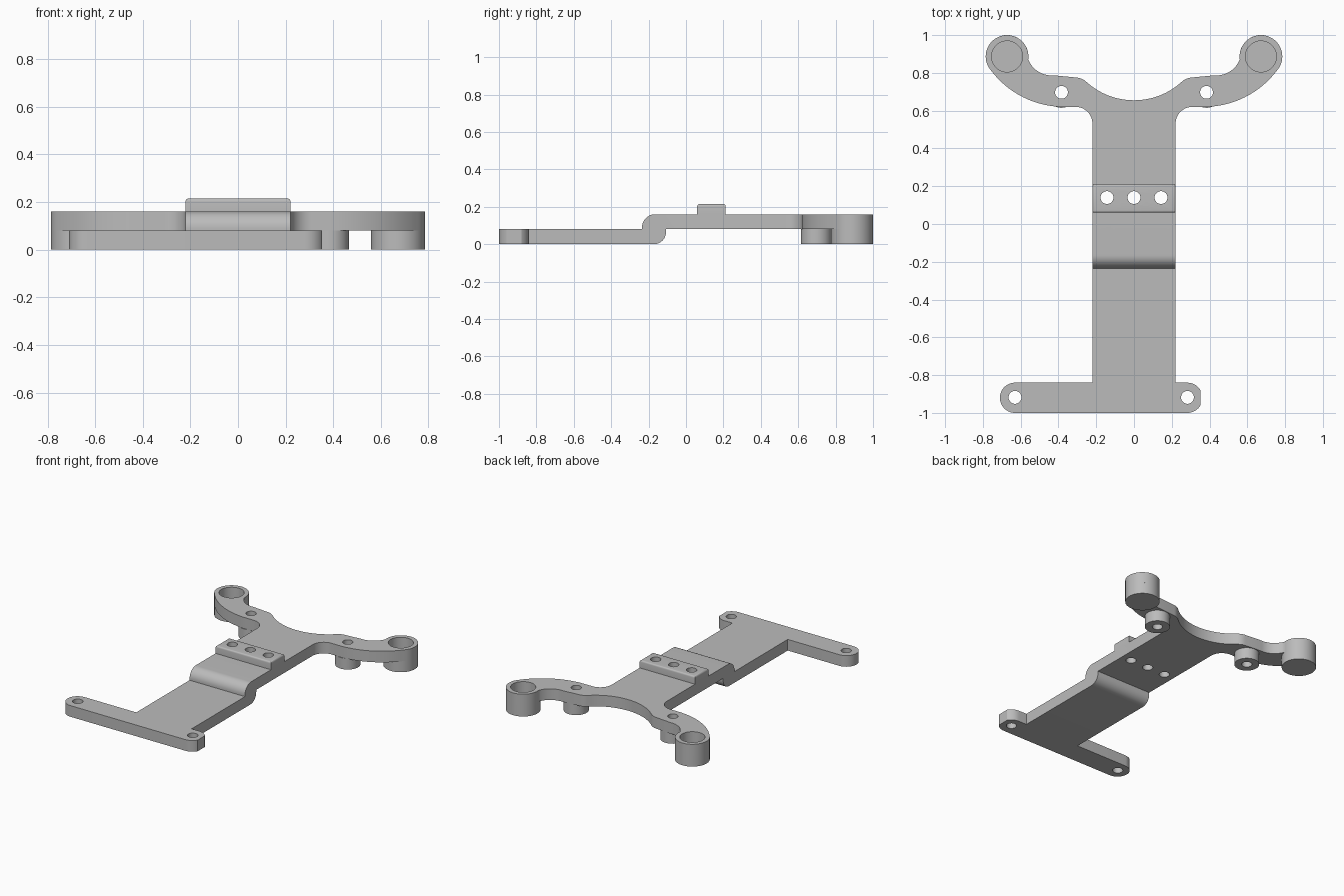
import bpy
import bmesh
import math
from mathutils import Vector

old = bpy.data.objects.get("Cube")
if old:
    bpy.data.objects.remove(old, do_unlink=True)

LOW, TOP = 0.08, 0.16          # underside and top of the raised plate
HALF = 0.22                    # half width of the spine
HOLE = 0.034
CUP = (0.672, 0.887)
CUP_R = 0.113
BOSS = (0.384, 0.697)

metal = bpy.data.materials.new("plain grey")
metal.use_nodes = True
GREY = (0.5, 0.5, 0.5, 1)
metal.diffuse_color = GREY
metal.node_tree.nodes["Principled BSDF"].inputs["Base Color"].default_value = GREY


def arc(a, m, b, n=12):
    """Points of the circular arc from a through m to b."""
    a, m, b = complex(*a), complex(*m), complex(*b)
    w = (b - a) / (m - a)
    c = a + (m - a) * (w - abs(w) ** 2) / (w - w.conjugate())
    mid = math.atan2(((m - a) / (a - c)).imag, 1)
    turn = lambda p: math.atan2(((p - c) / (a - c)).imag, ((p - c) / (a - c)).real) % math.tau
    sweep = turn(b)
    if turn(m) > sweep:
        sweep -= math.tau
    pts = []
    for i in range(n + 1):
        t = sweep * i / n
        p = c + (a - c) * complex(math.cos(t), math.sin(t))
        pts.append((p.real, p.imag))
    return pts


def extrude(name, pts, lo, hi, axis="z"):
    """Closed outline pulled along z, or a (y, z) outline pulled along x."""
    bm = bmesh.new()
    place = (lambda p: (p[0], p[1], lo)) if axis == "z" else (lambda p: (lo, p[0], p[1]))
    clean = [p for i, p in enumerate(pts)
             if math.dist(p, pts[i - 1]) > 1e-4]
    face = bm.faces.new([bm.verts.new(place(p)) for p in clean])
    new = bmesh.ops.extrude_face_region(bm, geom=[face])["geom"]
    step = Vector((0, 0, hi - lo)) if axis == "z" else Vector((hi - lo, 0, 0))
    bmesh.ops.translate(bm, vec=step, verts=[v for v in new if isinstance(v, bmesh.types.BMVert)])
    bmesh.ops.recalc_face_normals(bm, faces=bm.faces)
    mesh = bpy.data.meshes.new(name)
    bm.to_mesh(mesh)
    bm.free()
    mesh.materials.append(metal)
    ob = bpy.data.objects.new(name, mesh)
    bpy.context.collection.objects.link(ob)
    return ob


def cylinder(name, centre, r, lo, hi, n=48):
    ring = [(centre[0] + r * math.cos(math.tau * i / n),
             centre[1] + r * math.sin(math.tau * i / n)) for i in range(n)]
    return extrude(name, ring, lo, hi)


def activate(ob):
    bpy.ops.object.select_all(action="DESELECT")
    ob.select_set(True)
    bpy.context.view_layer.objects.active = ob


def combine(ob, tool, operation="DIFFERENCE"):
    activate(ob)
    mod = ob.modifiers.new("cut", "BOOLEAN")
    mod.operation, mod.solver, mod.object = operation, "EXACT", tool
    bpy.ops.object.modifier_apply(modifier=mod.name)
    bpy.data.objects.remove(tool, do_unlink=True)


def drill(ob, centre, r=HOLE, lo=-0.1, hi=0.4):
    combine(ob, cylinder("cutter", centre, r, lo, hi, 40))


# Right half of the plan: spine side, arm, cup rim and curved back edge
half = [(HALF, -0.84)]
half += arc((HALF, 0.53), (0.246, 0.594), (0.31, 0.62))
half += arc((0.37, 0.62), (0.60, 0.678), (0.755, 0.81), 20)
half += arc((0.755, 0.81), (0.752, 0.967), (0.56, 0.872), 32)
half += arc((0.56, 0.872), (0.522, 0.818), (0.425, 0.787))
half += arc((0.31, 0.776), (0.28, 0.77), (0.255, 0.755), 6)
half += arc((0.255, 0.755), (0.135, 0.68), (0, 0.655), 16)

# Front bar: one flattened short end, one fully round long end
plan = arc((0.283, -1), (0.323, -0.989), (0.352, -0.96), 8)
plan += arc((0.352, -0.88), (0.323, -0.851), (0.283, -0.84), 8)
plan += half + [(-x, y) for x, y in reversed(half)]
plan += arc((-0.63, -0.84), (-0.71, -0.92), (-0.63, -1), 24)

# Side profile: low front, rounded step, raised back
side = [(-1.1, 0), (-0.172, 0)]
side += arc((-0.172, 0), (-0.126, 0.019), (-0.107, 0.065))
side += [(-0.107, LOW), (1.1, LOW), (1.1, TOP)]
side += arc((-0.165, TOP), (-0.2145, 0.1395), (-0.235, 0.09))
side += [(-0.235, LOW), (-1.1, LOW)]

frame = extrude("frame", plan, -0.1, 0.3)
combine(frame, extrude("cutter", side, -1, 1, "x"), "INTERSECT")
parts = [frame]

# Raised mounting block with softened top edges
block = extrude("mounting_block", [(-HALF, 0.06), (HALF, 0.06), (HALF, 0.212), (-HALF, 0.212)],
                TOP, 0.215)
bm = bmesh.new()
bm.from_mesh(block.data)
rim = [e for e in bm.edges if all(v.co.z > 0.2 for v in e.verts)]
bmesh.ops.bevel(bm, geom=rim, offset=0.012, segments=4, profile=0.5, affect="EDGES")
bm.to_mesh(block.data)
bm.free()
parts.append(block)

for x in (-0.143, 0, 0.143):
    drill(frame, (x, 0.14))
    drill(block, (x, 0.14))
for x in (-0.63, 0.283):
    drill(frame, (x, -0.918))

# Cups at the arm ends and hollow bosses under the arms
for side_name, s in (("left", 1), ("right", -1)):
    at_cup, at_boss = (s * CUP[0], CUP[1]), (s * BOSS[0], BOSS[1])
    cup = cylinder(side_name + "_cup", at_cup, CUP_R, 0, LOW, 64)
    boss = cylinder(side_name + "_boss", at_boss, 0.082, 0, LOW)
    drill(cup, at_cup, 0.082, 0.03)
    drill(frame, at_cup, 0.082, 0.03)
    drill(boss, at_boss)
    drill(frame, at_boss)
    parts += [cup, boss]

for ob in parts:
    activate(ob)
    bpy.ops.object.shade_smooth_by_angle(angle=math.radians(30))
